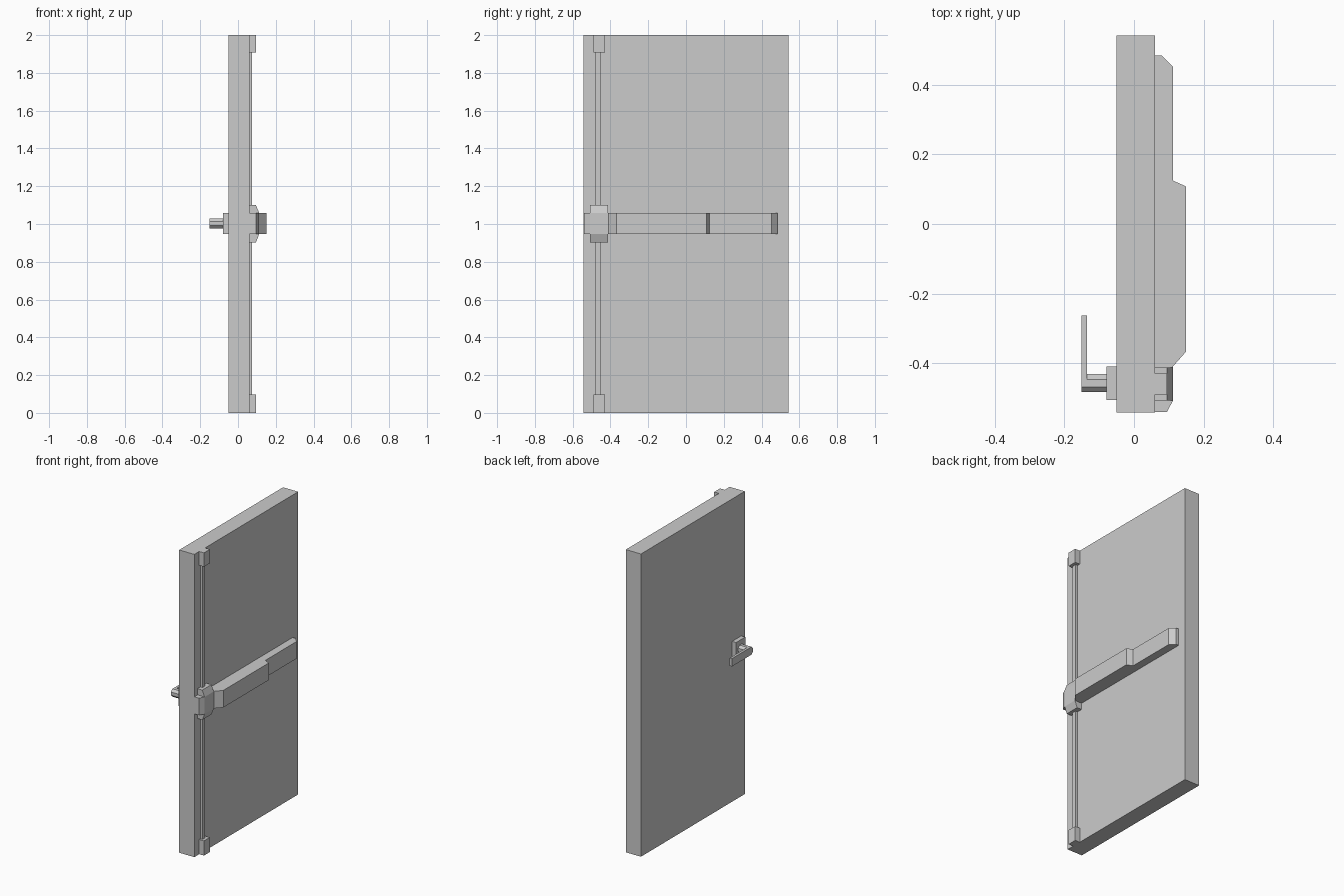
import bpy, bmesh, math

if "Cube" in bpy.data.objects:
    bpy.data.objects.remove(bpy.data.objects["Cube"])


def prism(name, profile, axis, lo, hi):
    """Extrude a 2D profile along an axis: x -> (y, z), y -> (x, z), z -> (x, y)."""
    place = {
        'x': lambda a, b, t: (t, a, b),
        'y': lambda a, b, t: (a, t, b),
        'z': lambda a, b, t: (a, b, t),
    }[axis]
    bm = bmesh.new()
    low = [bm.verts.new(place(a, b, lo)) for a, b in profile]
    high = [bm.verts.new(place(a, b, hi)) for a, b in profile]
    bm.faces.new(low)
    bm.faces.new(high)
    n = len(profile)
    for i in range(n):
        j = (i + 1) % n
        bm.faces.new((low[i], low[j], high[j], high[i]))
    bmesh.ops.recalc_face_normals(bm, faces=bm.faces)
    mesh = bpy.data.meshes.new(name)
    bm.to_mesh(mesh)
    bm.free()
    ob = bpy.data.objects.new(name, mesh)
    bpy.context.collection.objects.link(ob)
    return ob


def box(name, x, y, z):
    rect = [(x[0], y[0]), (x[1], y[0]), (x[1], y[1]), (x[0], y[1])]
    return prism(name, rect, 'z', *z)


FACE, BACK = 0.06, -0.05     # the two door faces
LATCH_Y = -0.458             # line of the handle

# Door leaf
box("door_leaf", (BACK, FACE), (-0.542, 0.542), (0, 2))

# Push bar, stepped profile seen from above
prism("push_bar", [
    (FACE, 0.485), (0.08, 0.485), (0.112, 0.453), (0.112, 0.125),
    (0.15, 0.108), (0.15, -0.367), (0.112, -0.41), (0.112, -0.508),
    (0.095, -0.541), (FACE, -0.541)], 'z', 0.946, 1.059)

# Latch case with sloped top and bottom
prism("latch_case", [
    (FACE, 0.903), (0.095, 0.903), (0.112, 0.946), (0.112, 1.059),
    (0.095, 1.1), (FACE, 1.1)], 'y', -0.508, -0.413)

# Vertical rods and their end blocks
for side, rod, block in (("upper", (1.1, 1.91), (1.908, 2.0)),
                         ("lower", (0.095, 0.903), (0.0, 0.097))):
    box(side + "_rod", (FACE, 0.075), (-0.478, -0.451), rod)
    box(side + "_rod_block", (FACE, 0.095), (-0.491, -0.43), block)

# Outside handle: plate, octagonal post, lever
box("handle_plate", (-0.079, BACK), (-0.506, -0.41), (0.946, 1.059))
R = 0.026 / math.cos(math.pi / 8)
octagon = [(LATCH_Y + R * math.cos(math.radians(22.5 + 45 * i)),
            1.002 + R * math.sin(math.radians(22.5 + 45 * i))) for i in range(8)]
prism("handle_post", octagon, 'x', -0.135, -0.079)
lever = octagon[1:7] + [(-0.263, 0.976), (-0.263, 1.028)]
prism("handle_lever", lever, 'x', -0.151, -0.135)
